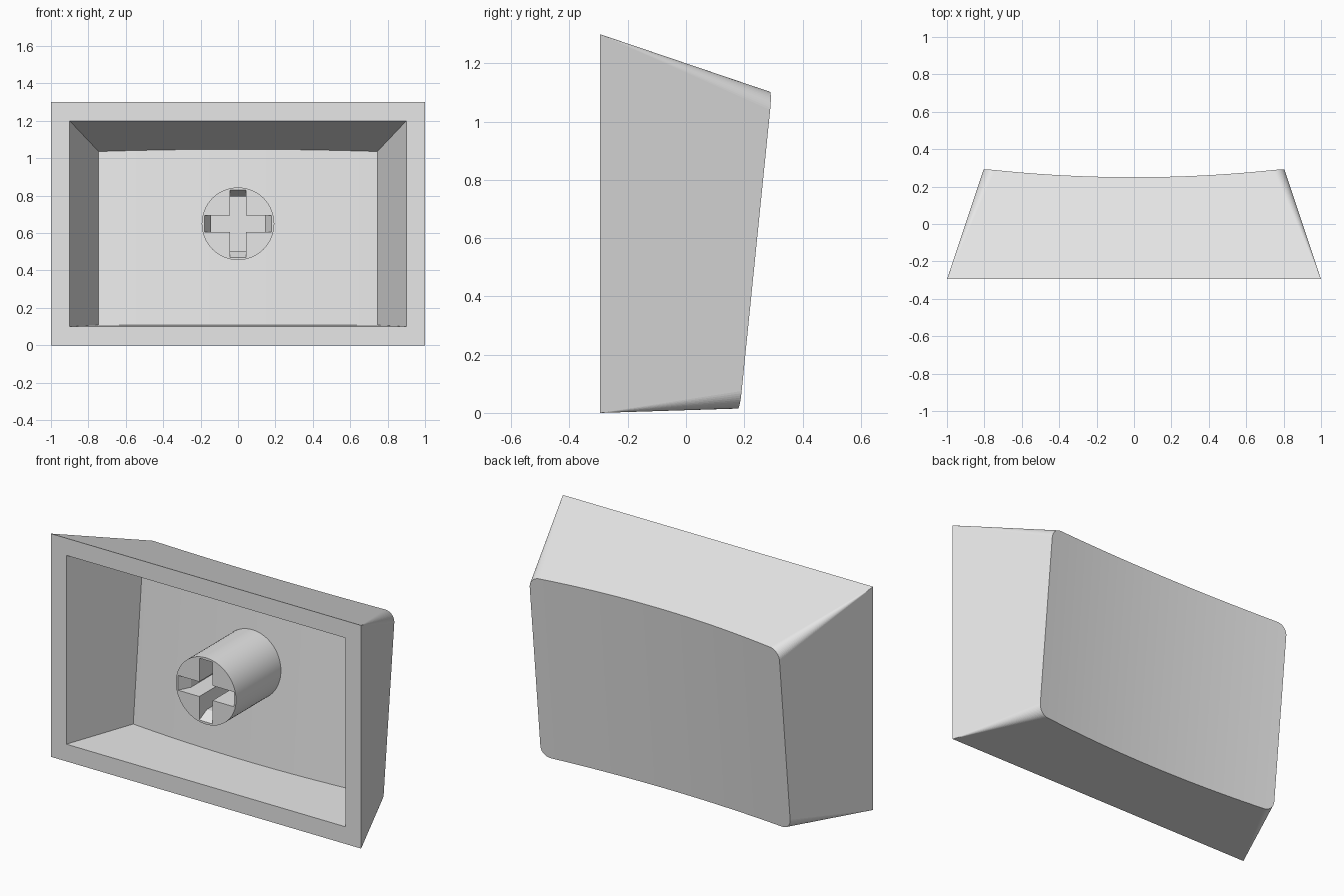
import bpy, bmesh, math
from mathutils import Matrix

cube = bpy.data.objects.get("Cube")
if cube:
    bpy.data.objects.remove(cube, do_unlink=True)

FRONT = -0.295
HEIGHT = 1.3
CENTRE_Z = HEIGHT / 2

grey = bpy.data.materials.new("light_grey")
grey.use_nodes = True
grey.diffuse_color = (0.8, 0.8, 0.8, 1)
grey.node_tree.nodes["Principled BSDF"].inputs["Base Color"].default_value = (0.8, 0.8, 0.8, 1)


def finish(bm, name):
    """Turn a bmesh into an object, keeping smooth shading only on curved areas."""
    bmesh.ops.recalc_face_normals(bm, faces=bm.faces)
    for e in bm.edges:
        e.smooth = all(f.smooth for f in e.link_faces) and e.calc_face_angle(0) < math.radians(30)
    mesh = bpy.data.meshes.new(name)
    bm.to_mesh(mesh)
    bm.free()
    mesh.materials.append(grey)
    obj = bpy.data.objects.new(name, mesh)
    bpy.context.collection.objects.link(obj)
    return obj


def dished_loft(bm, half_base, z_base, half_w, z_end, y_end, sag, radius, slope):
    """Walls from a sharp rectangle to a tilted, dished end with rounded corners."""
    corners = {(sx, sz): bm.verts.new((sx * half_base, FRONT, z_base[sz]))
               for sx in (-1, 1) for sz in (0, 1)}
    # columns across the end: (x, inset at a rounded corner)
    arc_n, flat_n = (12 if radius else 0), 28
    arc = [(half_w - radius + radius * math.cos(a), radius * (1 - math.sin(a)))
           for a in (math.pi / 2 * i / max(arc_n, 1) for i in range(arc_n))]
    span = half_w - radius
    cols = [(-x, d) for x, d in arc]
    cols += [(span * (2 * i / flat_n - 1), 0) for i in range(flat_n + 1)]
    cols += arc[::-1]

    def point(x, d, side):
        dip = sag * (1 - (x / half_w) ** 2)
        z = z_end[side] + (d if side == 0 else -d)
        t = (z - z_end[0]) / (z_end[1] - z_end[0])
        y = y_end[0] + t * (y_end[1] - y_end[0]) - dip
        return bm.verts.new((x, y, z + slope[side] * dip))

    rows = [[point(x, d, side) for x, d in cols] for side in (0, 1)]
    # dished end
    for i in range(len(cols) - 1):
        f = bm.faces.new((rows[0][i], rows[0][i + 1], rows[1][i + 1], rows[1][i]))
        f.smooth = True
    # upper and lower walls with corner fans
    for side, row in enumerate(rows):
        left, right = corners[-1, side], corners[1, side]
        bm.faces.new([left, right] + row[arc_n:len(row) - arc_n][::-1])
        for i in range(arc_n):
            bm.faces.new((left, row[i], row[i + 1]))
            bm.faces.new((right, row[-1 - i], row[-2 - i]))
    # side walls
    for sx, i in ((-1, 0), (1, -1)):
        bm.faces.new((corners[sx, 0], corners[sx, 1], rows[1][i], rows[0][i]))
    return [corners[k] for k in ((-1, 0), (1, 0), (1, 1), (-1, 1))]


# Hollow shell: outer loft, inner loft and the flat rim joining them
bm = bmesh.new()
outer = dished_loft(bm, 1.0, (0, HEIGHT), 0.805, (0.015, 1.1), (0.185, 0.295),
                    0.045, 0.06, (-0.03, 0.34))
inner = dished_loft(bm, 0.9, (0.1, 1.2), 0.745, (0.108, 1.036), (0.1, 0.187),
                    0.035, 0, (-0.02, 0.34))
for i in range(4):
    j = (i + 1) % 4
    bm.faces.new((outer[i], outer[j], inner[j], inner[i]))
finish(bm, "cap_shell")

# Round stem running from the rim plane into the shell
STEM_END = 0.15
bm = bmesh.new()
bmesh.ops.create_cone(bm, cap_ends=True, segments=64, radius1=0.194, radius2=0.194,
                      depth=STEM_END - FRONT)
bmesh.ops.transform(bm, verts=bm.verts, matrix=Matrix.Translation(
    (0, (STEM_END + FRONT) / 2, CENTRE_Z)) @ Matrix.Rotation(math.pi / 2, 4, "X"))
for f in bm.faces:
    f.smooth = len(f.verts) == 4
stem = finish(bm, "stem")

# Cross-shaped socket with tapered arm ends
half = [(0.18, FRONT - 0.1), (0.18, FRONT), (0.145, FRONT + 0.07), (0.145, 0.02)]
profile = half + [(-x, y) for x, y in half[::-1]]
for angle in (0, math.pi / 2):
    bm = bmesh.new()
    face = bm.faces.new([bm.verts.new((x, y, -0.043)) for x, y in profile])
    ext = bmesh.ops.extrude_face_region(bm, geom=[face])["geom"]
    bmesh.ops.translate(bm, vec=(0, 0, 0.086),
                        verts=[v for v in ext if isinstance(v, bmesh.types.BMVert)])
    bmesh.ops.transform(bm, verts=bm.verts, matrix=Matrix.Translation(
        (0, 0, CENTRE_Z)) @ Matrix.Rotation(angle, 4, "Y"))
    cutter = finish(bm, "socket_cutter")
    cutter.hide_render = True
    mod = stem.modifiers.new("socket", "BOOLEAN")
    mod.operation, mod.solver, mod.object = "DIFFERENCE", "EXACT", cutter
    bpy.context.view_layer.objects.active = stem
    bpy.ops.object.modifier_apply(modifier=mod.name)
    bpy.data.objects.remove(cutter, do_unlink=True)

# Keep the stem's cylinder smooth and its cut edges crisp
bpy.ops.object.select_all(action="DESELECT")
stem.select_set(True)
bpy.ops.object.shade_smooth_by_angle(angle=math.radians(25))
